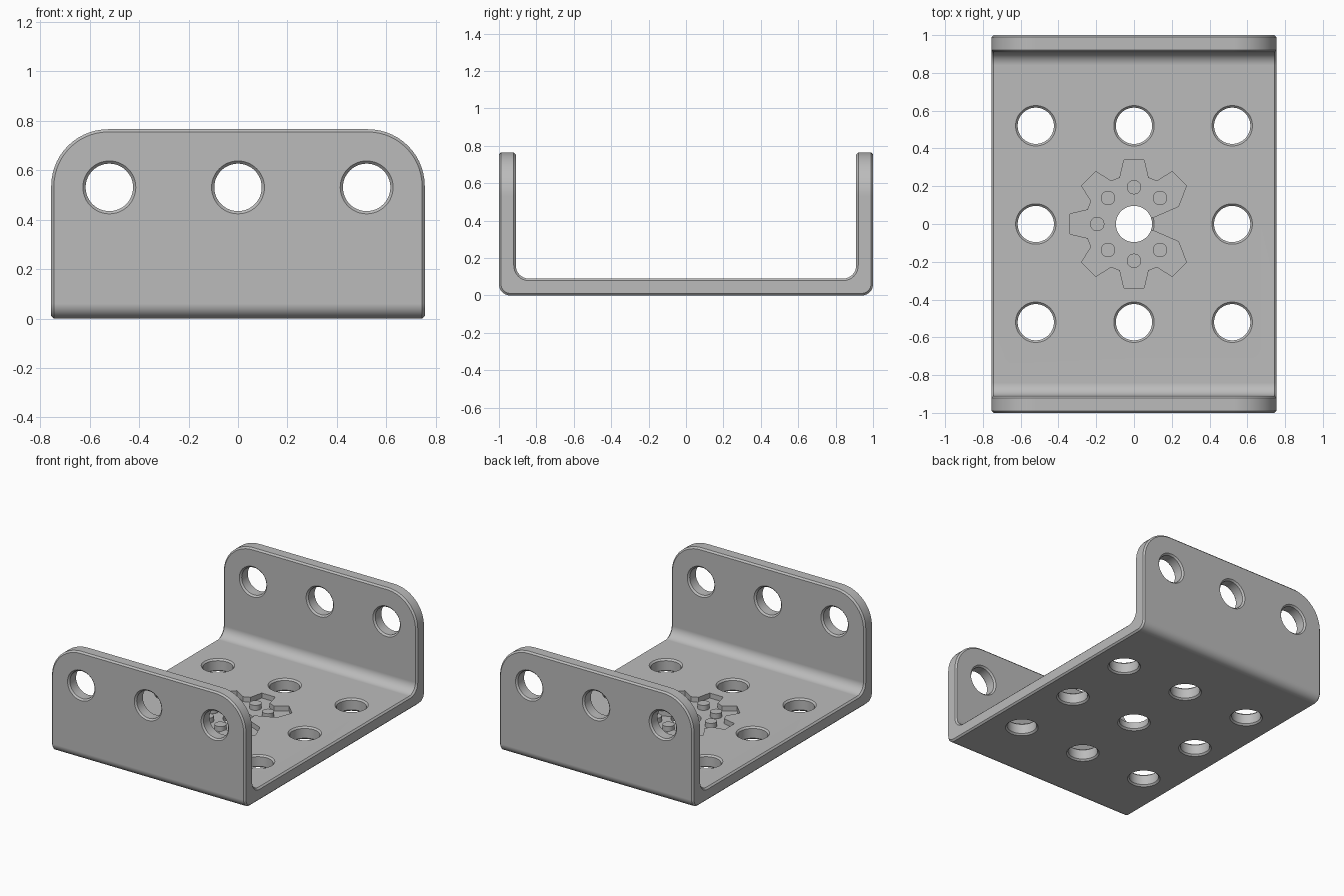
import bpy, bmesh, math
from mathutils import Matrix, Vector

if "Cube" in bpy.data.objects:
    bpy.data.objects.remove(bpy.data.objects["Cube"], do_unlink=True)

HALF_X, HALF_Y, HEIGHT = 0.755, 1.0, 0.765
WALL = 0.09              # sheet thickness
CHAMFER = 0.011
HOLE_R, PITCH, HOLE_Z = 0.096, 0.52, 0.53
RECESS = 0.035

metal = bpy.data.materials.new("grey metal")
metal.use_nodes = True
metal.diffuse_color = (0.5, 0.5, 0.5, 1)
metal.node_tree.nodes["Principled BSDF"].inputs["Base Color"].default_value = (0.5, 0.5, 0.5, 1)


def make_object(name, bm):
    bmesh.ops.recalc_face_normals(bm, faces=bm.faces)
    mesh = bpy.data.meshes.new(name)
    bm.to_mesh(mesh)
    bm.free()
    mesh.materials.append(metal)
    obj = bpy.data.objects.new(name, mesh)
    bpy.context.collection.objects.link(obj)
    return obj


def extrude(bm, points, offset):
    face = bm.faces.new([bm.verts.new(p) for p in points])
    new = bmesh.ops.extrude_face_region(bm, geom=[face])["geom"]
    bmesh.ops.translate(bm, vec=offset, verts=[v for v in new if isinstance(v, bmesh.types.BMVert)])


def arc(cy, cz, radius, start, end, steps=8):
    angles = [math.radians(start + (end - start) * i / steps) for i in range(steps + 1)]
    return [(cy + radius * math.cos(a), cz + radius * math.sin(a)) for a in angles]


def activate(obj):
    bpy.ops.object.select_all(action="DESELECT")
    obj.select_set(True)
    bpy.context.view_layer.objects.active = obj


def apply(obj, kind, **settings):
    activate(obj)
    mod = obj.modifiers.new(kind.lower(), kind)
    for key, value in settings.items():
        setattr(mod, key, value)
    bpy.ops.object.modifier_apply(modifier=mod.name)


def cut(obj, cutter):
    apply(obj, "BOOLEAN", object=cutter, operation="DIFFERENCE", solver="EXACT")
    bpy.data.objects.remove(cutter, do_unlink=True)


def finish(obj):
    activate(obj)
    bpy.ops.object.shade_smooth_by_angle(angle=math.radians(30))
    apply(obj, "WEIGHTED_NORMAL", keep_sharp=True)


# U-shaped bracket: bent sheet profile extruded along x
outer_r, inner_r = 0.06, 0.07
inner_y = HALF_Y - WALL
half = arc(HALF_Y - outer_r, outer_r, outer_r, -90, 0)
half += [(HALF_Y, HEIGHT), (inner_y, HEIGHT)]
half += arc(inner_y - inner_r, WALL + inner_r, inner_r, 0, -90)
profile = half + [(-y, z) for y, z in reversed(half)]
bm = bmesh.new()
extrude(bm, [(-HALF_X, y, z) for y, z in profile], Vector((2 * HALF_X, 0, 0)))

# Rounded upper corners of both flanges
corners = [e for e in bm.edges
           if all(v.co.z > HEIGHT - 0.001 for v in e.verts)
           and abs(e.verts[0].co.x - e.verts[1].co.x) < 0.001]
bmesh.ops.bevel(bm, geom=corners, offset=0.23, segments=14, profile=0.5, affect="EDGES")
bracket = make_object("bracket", bm)
apply(bracket, "BEVEL", width=CHAMFER, segments=1, limit_method="ANGLE",
      angle_limit=math.radians(40), use_clamp_overlap=False)


# Holes with a chamfer on both sides of the sheet
def chamfered_hole(bm, matrix, sides=48):
    e = 0.02
    wide = HOLE_R + CHAMFER + e
    rings = []
    for r, z in [(wide, -e), (HOLE_R, CHAMFER), (HOLE_R, WALL - CHAMFER), (wide, WALL + e)]:
        rings.append([bm.verts.new(matrix @ Vector((r * math.cos(a), r * math.sin(a), z)))
                      for a in (math.tau * i / sides for i in range(sides))])
    for low, high in zip(rings, rings[1:]):
        for i in range(sides):
            j = (i + 1) % sides
            bm.faces.new((low[i], low[j], high[j], high[i]))
    bm.faces.new(rings[0][::-1])
    bm.faces.new(rings[-1])


bm = bmesh.new()
turn = Matrix.Rotation(math.radians(90), 4, "X")
for x in (-PITCH, 0, PITCH):
    for y in (-PITCH, 0, PITCH):
        chamfered_hole(bm, Matrix.Translation((x, y, 0)))
    for y in (HALF_Y, -inner_y):
        chamfered_hole(bm, Matrix.Translation((x, y, HOLE_Z)) @ turn)
cut(bracket, make_object("hole_cutter", bm))

# Engraved gear: seven teeth and a wedge-shaped gap on the +x side
tooth = [(0.245, -0.075), (0.34, -0.053), (0.34, 0.053), (0.245, 0.075)]
outline = [(0.02, 0), (0.235, 0.093)]
for k in range(1, 8):
    a = k * math.pi / 4
    points = [(r * math.cos(a) - t * math.sin(a), r * math.sin(a) + t * math.cos(a)) for r, t in tooth]
    if k == 1:
        points = points[1:]
    if k == 7:
        points = points[:-1]
    outline += points
outline.append((0.235, -0.093))
bm = bmesh.new()
extrude(bm, [(x, y, WALL - RECESS) for x, y in outline], Vector((0, 0, RECESS + 0.05)))
cut(bracket, make_object("gear_cutter", bm))
finish(bracket)

# Round pins left standing in the engraved gear
bm = bmesh.new()
for k in range(1, 8):
    a = k * math.pi / 4
    place = Matrix.Translation((0.195 * math.cos(a), 0.195 * math.sin(a), WALL - RECESS / 2 - 0.005))
    bmesh.ops.create_cone(bm, cap_ends=True, segments=32, radius1=0.038, radius2=0.038,
                          depth=RECESS + 0.01, matrix=place)
finish(make_object("gear_pins", bm))
